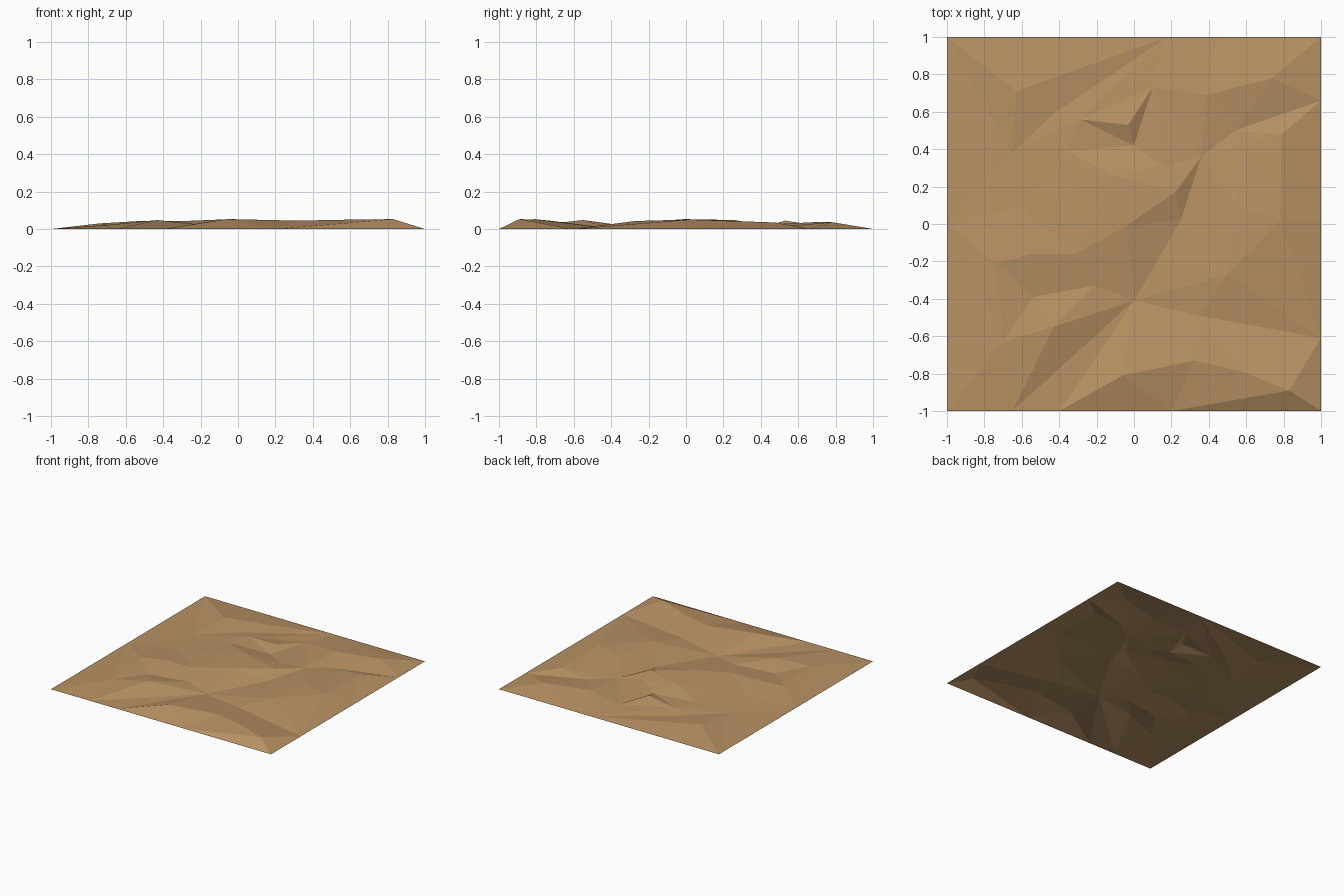
import bpy
from mathutils import Vector
from mathutils.geometry import delaunay_2d_cdt

if "Cube" in bpy.data.objects:
    bpy.data.objects.remove(bpy.data.objects["Cube"])

# Crest lines and gullies of the low-poly ground: x, y, height in mm
CRESTS = [
    [(-.40, -1, 0), (-.06, -.81, 53), (.32, -.73, 45), (.58, -.79, 50), (.83, -.89, 53), (1, -1, 0)],
    [(-.65, -1, 0), (-.43, -.55, 48), (-.21, -.33, 18)],
    [(-.04, -.01, 53), (.22, .17, 47), (.36, .36, 20)],
    [(0, -.41, 2), (.50, -.27, 43), (.78, .02, 51), (1, .02, 0)],
    [(-1, 0, 0), (-.74, -.21, 30), (-.54, -.16, 42), (-.31, -.16, 42), (-.21, -.33, 18)],
    [(-.63, .71, 35), (.18, 1, 0)],
    [(-.29, .56, 25), (-.03, .53, 45), (.10, .73, 15)],
    [(.39, .69, 37), (.74, .78, 37), (1, .66, 0)],
]
GULLIES = [
    [(-.65, -1, 0), (0, -.41, 2), (.25, .02, 12), (.36, .36, 20), (.54, .50, 12), (1, .66, 0)],
    [(0, -.41, 2), (.35, -.49, 15), (1, -.61, 0)],
    [(-.74, -.21, 30), (-.54, -.39, 12), (-.21, -.33, 18)],
    [(-1, 0, 0), (-.60, .09, 20), (-.36, .39, 25), (0, .42, 12), (.10, .73, 15)],
    [(-1, 0, 0), (-.65, .38, 12), (-.43, .59, 12), (.18, 1, 0)],
    [(-.65, .38, 12), (-.29, .56, 25), (.18, 1, 0)],
]
# Single bumps and rim points
BUMPS = [(-.70, -.63, 22), (-.11, .26, 48), (.16, .31, 30), (.57, .42, 22),
         (.55, .09, 45), (.79, .48, 35), (.20, -1, 0), (.45, 1, 0)]
CORNERS = [(x, y, 0) for x in (-1, 1) for y in (-1, 1)]

points, edges = {}, []


def add(p):
    return points.setdefault(p, len(points))


for line in CRESTS + GULLIES:
    ids = [add(p) for p in line]
    edges += list(zip(ids, ids[1:]))
for p in BUMPS + CORNERS:
    add(p)

# Triangulate the plan so every crest and gully becomes an edge, then lift it
src = list(points)
verts, _, faces, origin, _, _ = delaunay_2d_cdt(
    [Vector(p[:2]) for p in src], edges, [], 0, 1e-5)
coords = [(v.x, v.y, (src[o[0]][2] if o else 20) / 1000) for v, o in zip(verts, origin)]

mesh = bpy.data.meshes.new("ground")
mesh.from_pydata(coords, [], [list(f) for f in faces])
mesh.update()
if sum(p.normal.z for p in mesh.polygons) < 0:
    mesh.flip_normals()
ground = bpy.data.objects.new("ground", mesh)
bpy.context.collection.objects.link(ground)

# Sandy brown earth
earth = bpy.data.materials.new("sandy_earth")
earth.diffuse_color = (.485, .29, .127, 1)
earth.use_nodes = True
earth.node_tree.nodes["Principled BSDF"].inputs["Base Color"].default_value = earth.diffuse_color
mesh.materials.append(earth)
